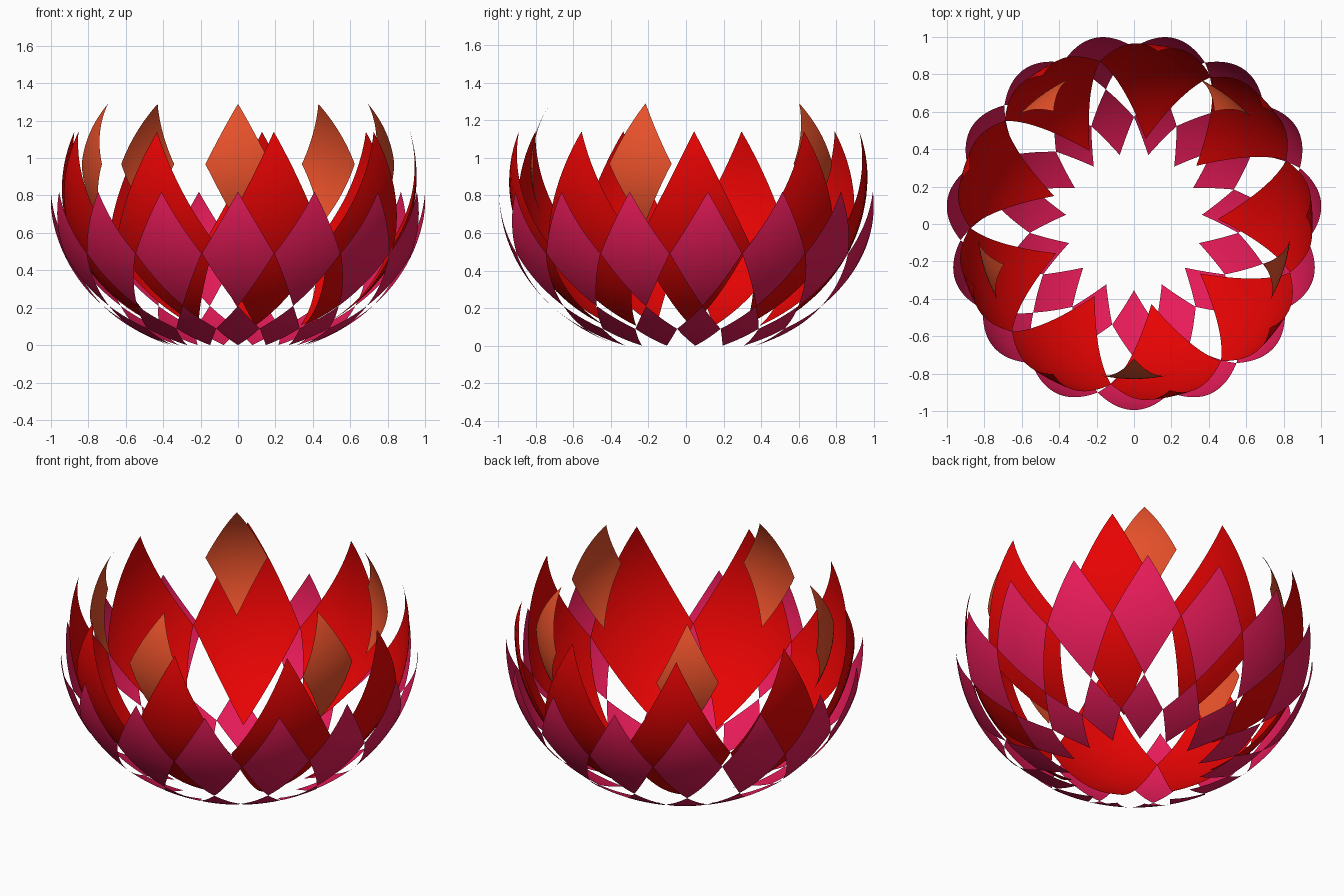
import bpy, bmesh
from math import radians, sin, cos

if "Cube" in bpy.data.objects:
    bpy.data.objects.remove(bpy.data.objects["Cube"])

CENTRE_Y = 0.011   # odd petal count shifts the axis slightly
N = 14             # grid steps per petal edge


def material(name, rgb):
    m = bpy.data.materials.new(name)
    m.diffuse_color = (*rgb, 1)
    m.use_nodes = True
    m.node_tree.nodes["Principled BSDF"].inputs["Base Color"].default_value = m.diffuse_color
    return m


def petal_ring(name, mat, shell, count, start, half_width, bottom, wide, tip):
    """Ring of lozenge petals lying on an ellipsoid shell (radius, height, centre z)."""
    radius, height, centre_z = shell
    bm = bmesh.new()
    for k in range(count):
        az0 = start + 360 * k / count
        grid = []
        for i in range(N + 1):
            row = []
            for j in range(N + 1):
                s, t = i / N, j / N
                h = s + t
                el = bottom + (wide - bottom) * h if h < 1 else wide + (tip - wide) * (h - 1)
                el = radians(el)
                # true width (not angle) grows evenly, so the edges stay straight
                spread = half_width * cos(radians(wide)) / cos(el)
                az = radians(az0 + (s - t) * spread)
                row.append(bm.verts.new((radius * cos(el) * cos(az),
                                         radius * cos(el) * sin(az) + CENTRE_Y,
                                         height * sin(el) + centre_z)))
            grid.append(row)
        for i in range(N):
            for j in range(N):
                f = bm.faces.new((grid[i][j], grid[i + 1][j],
                                  grid[i + 1][j + 1], grid[i][j + 1]))
                f.smooth = True
    mesh = bpy.data.meshes.new(name)
    bm.to_mesh(mesh)
    bm.free()
    mesh.materials.append(mat)
    ob = bpy.data.objects.new(name, mesh)
    bpy.context.collection.objects.link(ob)
    return ob


magenta = material("magenta", (0.80, 0.011, 0.10))
red = material("red", (0.82, 0.001, 0.001))
orange = material("orange", (0.83, 0.085, 0.024))

# outer shell: small base lozenges with larger petals standing on them
outer = (1.0055, 0.88, 0.82)
petal_ring("base_petals", magenta, outer, 15, 270, 12, -68.7, -56.1, -43.9)
petal_ring("outer_petals", magenta, outer, 15, 270, 12, -43.9, -22, 0)
# middle shell
petal_ring("middle_petals", red, (0.955, 0.90, 0.90), 9, 282, 20, -62, -23.3, 15.5)
# inner shell
petal_ring("inner_petals", orange, (0.84, 0.69, 0.95), 5, 270, 12, -26.7, 1.5, 29.5)
